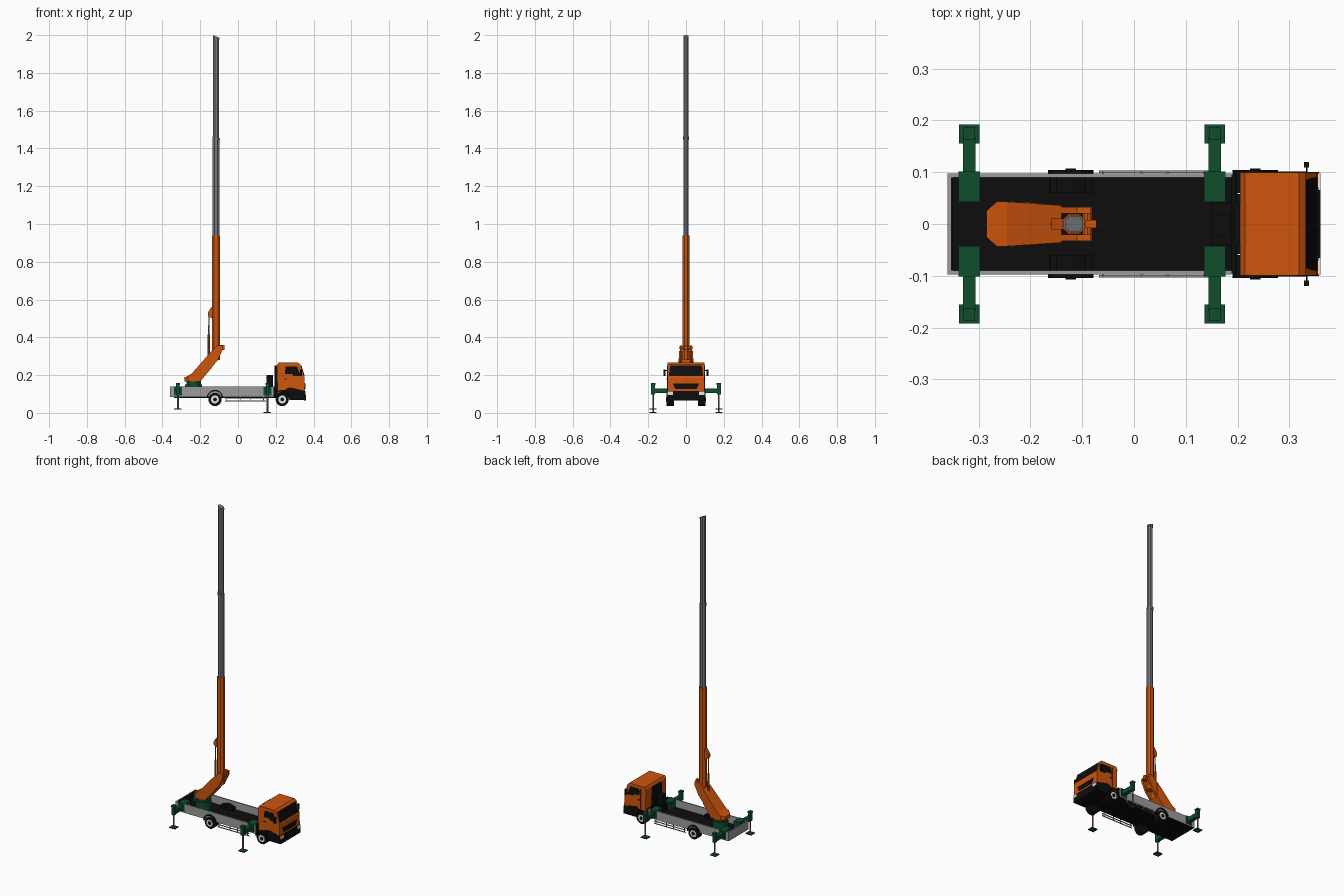
import bpy, bmesh, math
from mathutils import Vector, Matrix

if "Cube" in bpy.data.objects:
    bpy.data.objects.remove(bpy.data.objects["Cube"])


def material(name, rgb):
    m = bpy.data.materials.new(name)
    m.diffuse_color = (*rgb, 1)
    m.use_nodes = True
    m.node_tree.nodes["Principled BSDF"].inputs["Base Color"].default_value = m.diffuse_color
    return m


ORANGE = material("orange paint", (0.62, 0.09, 0.004))
GREEN = material("green paint", (0.005, 0.075, 0.027))
BLACK = material("black", (0.004, 0.004, 0.004))
GREY = material("light grey metal", (0.33, 0.33, 0.34))
STEEL = material("boom steel", (0.19, 0.19, 0.2))
WHITE = material("white rim", (0.8, 0.8, 0.8))


def finish(name, bm, mat):
    bmesh.ops.recalc_face_normals(bm, faces=bm.faces)
    me = bpy.data.meshes.new(name)
    bm.to_mesh(me)
    bm.free()
    me.materials.append(mat)
    ob = bpy.data.objects.new(name, me)
    bpy.context.collection.objects.link(ob)
    return ob


def box(name, x, y, z, mat):
    bm = bmesh.new()
    bmesh.ops.create_cube(bm, size=1)
    for v in bm.verts:
        v.co = [(r[0] + r[1]) / 2 + c * (r[1] - r[0]) for r, c in zip((x, y, z), v.co)]
    return finish(name, bm, mat)


def rod(name, a, b, r, mat, sides=10, r2=None):
    a, b = Vector(a), Vector(b)
    bm = bmesh.new()
    rot = (b - a).to_track_quat('Z', 'Y').to_matrix().to_4x4()
    bmesh.ops.create_cone(bm, cap_ends=True, segments=sides, radius1=r,
                          radius2=r if r2 is None else r2, depth=(b - a).length,
                          matrix=Matrix.Translation((a + b) / 2) @ rot)
    return finish(name, bm, mat)


def loft(name, loop_a, loop_b, mat):
    """Solid between two matching outlines."""
    bm = bmesh.new()
    a = [bm.verts.new(p) for p in loop_a]
    b = [bm.verts.new(p) for p in loop_b]
    bm.faces.new(a)
    bm.faces.new(b[::-1])
    for i in range(len(a)):
        j = (i + 1) % len(a)
        bm.faces.new((a[i], b[i], b[j], a[j]))
    bmesh.ops.triangulate(bm, faces=[f for f in bm.faces if len(f.verts) > 4])
    return finish(name, bm, mat)


def side_prism(name, pts, y0, y1, mat):
    return loft(name, [(x, y0, z) for x, z in pts], [(x, y1, z) for x, z in pts], mat)


def arch(name, x, z, r0, r1, y0, y1, mat):
    """Half-ring mudguard over a wheel."""
    ang = [math.pi * i / 10 for i in range(11)]
    pts = [(x + r1 * math.cos(t), z + r1 * math.sin(t)) for t in ang]
    pts += [(x + r0 * math.cos(t), z + r0 * math.sin(t)) for t in reversed(ang)]
    return side_prism(name, pts, y0, y1, mat)


def mast(name, z0, z1, hx, hy, mat, slant=0.0, cx=-0.116):
    """Octagonal telescopic section."""
    c = 0.45
    oct_ = [(1, c), (c, 1), (-c, 1), (-1, c), (-1, -c), (-c, -1), (c, -1), (1, -c)]
    return loft(name, [(cx + u * hx, v * hy, z0) for u, v in oct_],
                [(cx + u * hx, v * hy, z1 - slant * (u + 1) / 2) for u, v in oct_], mat)


# Load bed
box("bed_floor", (-0.355, 0.2), (-0.094, 0.094), (0.083, 0.093), BLACK)
box("tail_board", (-0.36, -0.353), (-0.097, 0.097), (0.085, 0.14), GREY)
box("tail_board_lining", (-0.353, -0.349), (-0.09, 0.09), (0.09, 0.138), BLACK)
box("head_board", (0.188, 0.196), (-0.096, 0.096), (0.085, 0.14), BLACK)
box("rear_sill", (0.15, 0.215), (-0.04, 0.04), (0.08, 0.13), BLACK)

# Cab shell: sloped windscreen and sloped lower edge
cab = [(0.21, 0.1), (0.205, 0.25), (0.214, 0.266), (0.318, 0.266), (0.331, 0.256),
       (0.353, 0.185), (0.354, 0.115), (0.28, 0.133), (0.258, 0.128), (0.245, 0.118), (0.23, 0.113)]
side_prism("cab_shell", cab, -0.099, 0.099, ORANGE)
side_prism("cab_lower_skirt", [(0.272, 0.068), (0.268, 0.1), (0.255, 0.118), (0.262, 0.131),
                               (0.28, 0.134), (0.355, 0.116), (0.357, 0.068)], -0.1, 0.1, BLACK)
box("cab_underbody", (0.2, 0.35), (-0.058, 0.058), (0.078, 0.125), BLACK)
box("rear_cab_panel", (0.192, 0.212), (-0.04, 0.04), (0.09, 0.25), BLACK)
box("air_filter", (0.152, 0.186), (-0.022, 0.018), (0.09, 0.2), BLACK)


def front_plate(name, outline, mat, t=0.003):
    """Thin plate on the cab front; outline in y, z following the cab slope."""
    def fx(z):
        return 0.331 + (0.256 - z) * 0.022 / 0.071 if z > 0.185 else 0.3535
    loft(name, [(fx(z) - 0.002, y, z) for y, z in outline],
         [(fx(z) + t, y, z) for y, z in outline], mat)


front_plate("windscreen", [(-0.09, 0.195), (0.09, 0.195), (0.085, 0.252), (-0.085, 0.252)], BLACK)
front_plate("grille", [(-0.055, 0.126), (0.055, 0.126), (0.07, 0.155), (-0.07, 0.155)], BLACK)
box("bumper", (0.35, 0.36), (-0.07, 0.07), (0.066, 0.112), BLACK)

for s in (-1, 1):
    side = "right" if s < 0 else "left"

    def yr(a, b):
        return tuple(sorted((s * a, s * b)))

    # Bed side boards, frame rails and side guards
    box(side + "_side_board", (-0.36, 0.188), yr(0.09, 0.097), (0.085, 0.14), GREY)
    box(side + "_frame_rail", (-0.34, 0.34), yr(0.03, 0.042), (0.078, 0.086), BLACK)
    for z in (0.063, 0.077):
        box(side + "_guard_rail", (-0.068, 0.148), yr(0.098, 0.103), (z - 0.002, z + 0.002), GREY)
    for x in (-0.06, 0.015, 0.065, 0.135):
        box(side + "_guard_post", (x - 0.002, x + 0.002), yr(0.097, 0.101), (0.062, 0.088), GREY)

    # Wheels with white rims and mudguards
    for place, x in (("rear", -0.122), ("front", 0.234)):
        n = side + "_" + place
        rod(n + "_tyre", (x, s * 0.064, 0.071), (x, s * 0.102, 0.071), 0.035, BLACK, 20)
        rod(n + "_rim", (x, s * 0.1, 0.071), (x, s * 0.104, 0.071), 0.021, WHITE, 20)
        rod(n + "_hub", (x, s * 0.1, 0.071), (x, s * 0.107, 0.071), 0.010, BLACK, 12)
        arch(n + "_mudguard", x, 0.078, 0.037, 0.044, s * 0.06, s * 0.104, BLACK)
    box(side + "_rear_inner_arch", (-0.162, -0.08), yr(0.06, 0.09), (0.09, 0.112), BLACK)

    # Side window, door line, headlight, mirror
    side_prism(side + "_door_window", [(0.248, 0.207), (0.252, 0.246), (0.312, 0.246), (0.333, 0.194),
                                       (0.292, 0.196), (0.286, 0.207)], s * 0.097, s * 0.101, BLACK)
    box(side + "_door_seam", (0.24, 0.242), yr(0.097, 0.1), (0.13, 0.25), BLACK)
    box(side + "_door_handle", (0.246, 0.258), yr(0.097, 0.102), (0.176, 0.181), BLACK)
    box(side + "_headlight", (0.35, 0.36), yr(0.066, 0.098), (0.096, 0.113), WHITE)
    box(side + "_lower_lamp", (0.35, 0.36), yr(0.07, 0.095), (0.066, 0.096), BLACK)
    box(side + "_mirror_arm", (0.332, 0.335), yr(0.095, 0.116), (0.222, 0.226), BLACK)
    box(side + "_mirror", (0.328, 0.338), yr(0.109, 0.12), (0.195, 0.23), BLACK)

    # Outriggers
    for place, x, foot in (("rear", -0.318, 0.018), ("front", 0.156, 0.0)):
        n = side + "_" + place
        box(n + "_outrigger_housing", (x - 0.021, x + 0.021), yr(0.042, 0.101), (0.093, 0.141), GREEN)
        box(n + "_outrigger_beam", (x - 0.012, x + 0.012), yr(0.1, 0.168), (0.104, 0.13), GREEN)
        box(n + "_jack_housing", (x - 0.009, x + 0.009), yr(0.164, 0.184), (0.098, 0.15), GREEN)
        box(n + "_jack_cap", (x - 0.011, x + 0.011), yr(0.162, 0.186), (0.148, 0.157), GREEN)
        rod(n + "_jack_leg", (x, s * 0.174, foot), (x, s * 0.174, 0.1), 0.0045, STEEL, 8)
        box(n + "_foot_pad", (x - 0.02, x + 0.02), yr(0.155, 0.192), (foot, foot + 0.005), GREEN)

    # Slotted upper half of the slewing arm
    side_prism(side + "_arm_cheek", [(-0.142, 0.237), (-0.108, 0.278), (-0.083, 0.33), (-0.083, 0.358),
                                     (-0.11, 0.358), (-0.142, 0.325)], s * 0.02, s * 0.033, ORANGE)

# Turntable and slewing arm
rod("turntable_base", (-0.235, 0, 0.09), (-0.235, 0, 0.15), 0.045, GREEN, 12)
rod("turntable_ring", (-0.235, 0, 0.148), (-0.235, 0, 0.168), 0.038, GREEN, 12)
arm = [(-0.285, 0.187, 0.025), (-0.283, 0.166, 0.025), (-0.265, 0.166, 0.043), (-0.2, 0.166, 0.042),
       (-0.14, 0.238, 0.036), (-0.14, 0.328, 0.036), (-0.245, 0.208, 0.043), (-0.265, 0.197, 0.043)]
loft("slewing_arm", [(x, -w, z) for x, z, w in arm], [(x, w, z) for x, z, w in arm], ORANGE)
rod("boom_pivot", (-0.09, -0.034, 0.345), (-0.09, 0.034, 0.345), 0.01, ORANGE)
box("boom_pivot_lug", (-0.1, -0.072), (-0.008, 0.008), (0.332, 0.36), ORANGE)

# Telescopic boom
mast("boom_outer_section", 0.28, 0.94, 0.022, 0.019, ORANGE)
mast("boom_middle_section", 0.9, 1.455, 0.018, 0.0145, STEEL)
mast("boom_middle_collar", 1.445, 1.465, 0.02, 0.0165, STEEL, 0.012)
mast("boom_inner_section", 1.44, 1.99, 0.0155, 0.0125, STEEL, 0.008)
mast("boom_head_collar", 1.978, 2.0, 0.0175, 0.0145, STEEL, 0.014)

# Lift cylinder and its boom bracket
side_prism("cylinder_bracket", [(-0.136, 0.5), (-0.158, 0.51), (-0.16, 0.53), (-0.148, 0.55),
                                (-0.136, 0.565)], -0.011, 0.011, ORANGE)
rod("lift_cylinder", (-0.155, 0, 0.29), (-0.155, 0, 0.415), 0.0065, ORANGE)
rod("lift_piston", (-0.155, 0, 0.41), (-0.153, 0, 0.52), 0.0035, STEEL, 8)
